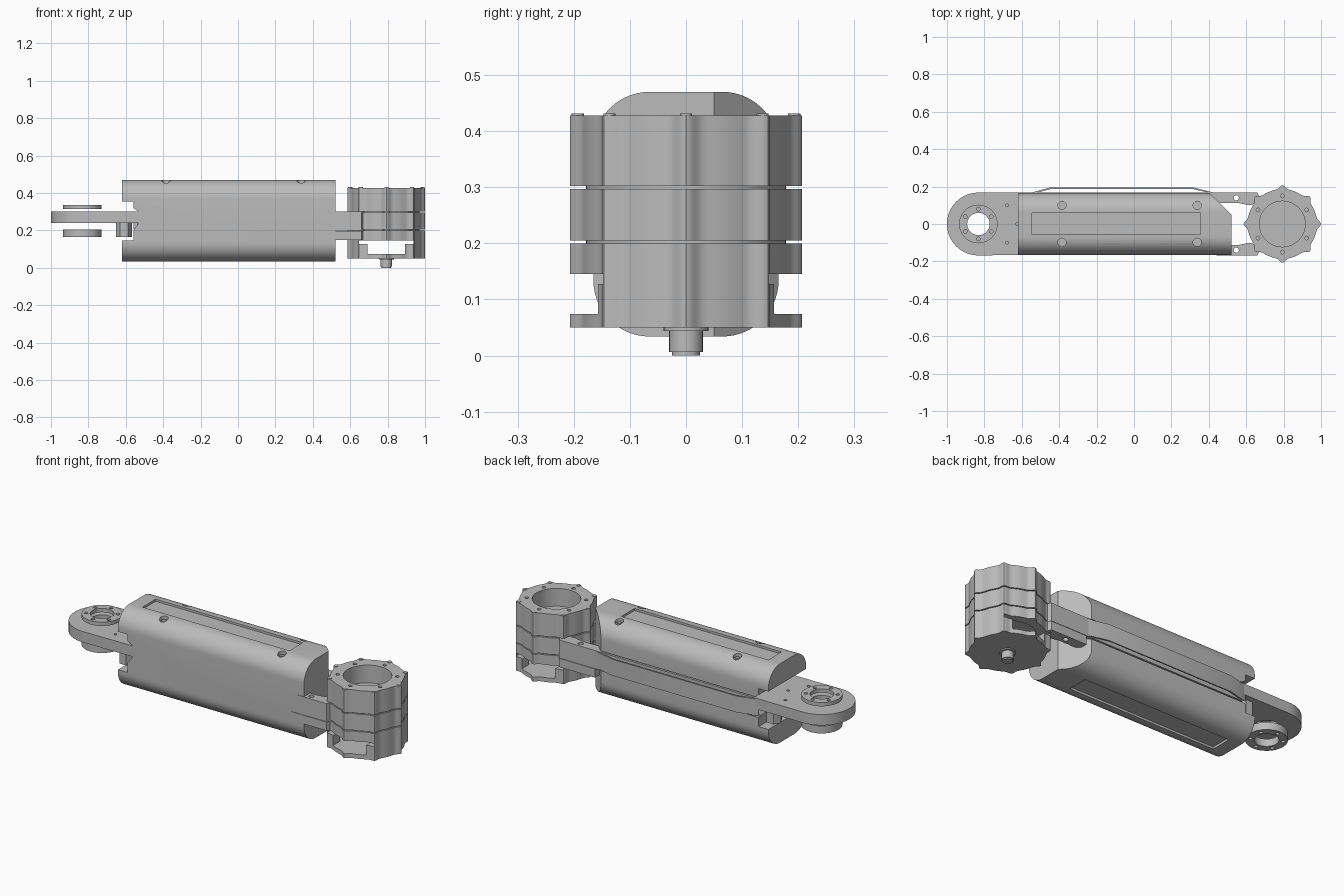
import bpy, bmesh
from math import sin, cos, pi, exp, radians
from mathutils import Vector

cube = bpy.data.objects.get("Cube")
if cube:
    bpy.data.objects.remove(cube, do_unlink=True)

metal = bpy.data.materials.new("plain grey")
metal.use_nodes = True
GREY = (0.5, 0.5, 0.5, 1)
metal.diffuse_color = GREY
bsdf = next(n for n in metal.node_tree.nodes if n.type == 'BSDF_PRINCIPLED')
bsdf.inputs["Base Color"].default_value = GREY


def prism(name, pts, lo, hi, axis='z'):
    """Extrude a 2D outline along an axis."""
    place = {'z': lambda a, b, h: (a, b, h),
             'x': lambda a, b, h: (h, a, b),
             'y': lambda a, b, h: (a, h, b)}[axis]
    bm = bmesh.new()
    face = bm.faces.new([bm.verts.new(place(a, b, lo)) for a, b in pts])
    grown = bmesh.ops.extrude_face_region(bm, geom=[face])
    moved = [v for v in grown['geom'] if isinstance(v, bmesh.types.BMVert)]
    bmesh.ops.translate(bm, verts=moved, vec=Vector(place(0, 0, hi - lo)))
    bmesh.ops.recalc_face_normals(bm, faces=bm.faces)
    mesh = bpy.data.meshes.new(name)
    bm.to_mesh(mesh)
    bm.free()
    mesh.materials.append(metal)
    obj = bpy.data.objects.new(name, mesh)
    bpy.context.collection.objects.link(obj)
    return obj


def arc(x, y, r, a0=0, a1=360, n=32):
    full = a1 - a0 == 360
    steps = n if full else n + 1
    return [(x + r * cos(radians(a0 + (a1 - a0) * i / n)),
             y + r * sin(radians(a0 + (a1 - a0) * i / n))) for i in range(steps)]


def rect(x0, x1, y0, y1):
    return [(x0, y0), (x1, y0), (x1, y1), (x0, y1)]


def disc(name, x, y, r, lo, hi, n=32):
    return prism(name, arc(x, y, r, n=n), lo, hi)


def polar(x, r, count, start=0):
    return [(x + r * cos(radians(start) + 2 * pi * i / count),
             r * sin(radians(start) + 2 * pi * i / count)) for i in range(count)]


def activate(obj):
    bpy.ops.object.select_all(action='DESELECT')
    bpy.context.view_layer.objects.active = obj
    obj.select_set(True)


def cut(obj, *cutters):
    for c in cutters:
        mod = obj.modifiers.new("cut", 'BOOLEAN')
        mod.operation = 'DIFFERENCE'
        mod.solver = 'EXACT'
        mod.object = c
        activate(obj)
        bpy.ops.object.modifier_apply(modifier=mod.name)
        bpy.data.objects.remove(c, do_unlink=True)


# Main housing: rounded section with a bevelled corner, end notch and back groove
W, R, TOP, BOTTOM = 0.165, 0.1, 0.47, 0.034
section = []
for y, z, a in ((W - R, TOP - R, 0), (R - W, TOP - R, 90),
                (R - W, BOTTOM + R, 180), (W - R, BOTTOM + R, 270)):
    section += arc(y, z, R, a, a + 90, 14)
housing = prism("housing", section, -0.62, 0.52, 'x')
notch = [(-0.7, 0.355), (-0.56, 0.355), (-0.56, 0.32), (-0.53, 0.3),
         (-0.53, 0.24), (-0.56, 0.2), (-0.56, 0.145), (-0.7, 0.145)]
cut(housing,
    prism("corner_cutter", [(0.4, 0.17), (0.52, 0.05), (0.6, -0.03), (0.6, 0.3), (0.4, 0.3)], 0, 0.6),
    prism("notch_cutter", notch, -0.3, 0.3, 'y'),
    prism("groove_cutter", rect(0.15, 0.3, 0.195, 0.305), -0.7, 0.6, 'x'),
    prism("top_panel_cutter", rect(-0.545, 0.355, -0.057, 0.058), TOP - 0.012, 0.6),
    prism("bottom_panel_cutter", rect(-0.545, 0.355, -0.057, 0.058), -0.1, BOTTOM + 0.012))
for sx in (-0.385, 0.338):
    for sy in (-0.098, 0.1):
        cut(housing, disc("screw_cutter", sx, sy, 0.022, 0.448, 0.6, 24))
        disc("housing_screw", sx, sy, 0.012, 0.44, 0.455, 16)

# Arm plate with a rounded end and a bored pivot
PX, AW = -0.832, 0.168
arm = prism("arm_plate", arc(PX, 0, AW, 90, 270, 40) + [(-0.5, -AW + 0.004), (-0.5, AW)], 0.24, 0.3)
cut(arm, disc("bore_cutter", PX, 0, 0.06, 0, 0.6))
for x, y in ((-0.625, 0), (-0.68, 0.1), (-0.68, -0.1)):
    cut(arm, disc("pin_cutter", x, y, 0.008, 0.28, 0.4, 12))

# Flange rings above and below the pivot
for name, lo, hi in (("upper_flange", 0.315, 0.336), ("lower_flange", 0.165, 0.206)):
    ring = disc(name, PX, 0, 0.103, lo, hi, 48)
    cut(ring, disc("bore_cutter", PX, 0, 0.06, 0, 0.6))
    for x, y in polar(PX, 0.08, 6, 30):
        cut(ring, disc("bolt_cutter", x, y, 0.01, 0, 0.6, 12))

# Bolts under the arm plate
for y in (-0.1, 0.1):
    disc("arm_bolt", -0.61, y, 0.042, 0.165, 0.24, 6)

# Fork prongs reaching to the joint head, the rear one running along the housing
for side, name, start in ((1, "rear", -0.54), (-1, "front", 0.48)):
    for part, lo, hi, x0 in (("upper", 0.2, 0.3, start), ("lower", 0.15, 0.198, 0.44)):
        pts = [(x0, 0.112), (0.56, 0.112), (0.62, 0.1), (0.68, 0.12), (0.66, AW), (x0, AW)]
        prong = prism(f"{name}_{part}_prong", [(x, y * side) for x, y in pts], lo, hi)
        cut(prong, disc("hole_cutter", 0.547, 0.14 * side, 0.014, 0, 0.6, 20))

# Thin cable guard along the back
guard = [(-0.56, 0.165), (-0.45, 0.195), (0.32, 0.195), (0.44, 0.165),
         (0.41, 0.165), (0.31, 0.188), (-0.44, 0.188), (-0.53, 0.165)]
prism("cable_guard", guard, 0.205, 0.295)

# Joint head: three stacked lobed rings
HX = 0.793
lobed = []
for i in range(192):
    a = 2 * pi * i / 192
    d = (a + pi / 8) % (pi / 4) - pi / 8
    r = 0.186 + 0.021 * exp(-(d / 0.1) ** 2)
    lobed.append((HX + r * cos(a), r * sin(a)))
top_ring = prism("head_top_ring", lobed, 0.302, 0.428)
cut(top_ring, disc("bore_cutter", HX, 0, 0.122, 0.33, 0.6, 64))
for x, y in polar(HX, 0.15, 6, 30):
    cut(top_ring, disc("bolt_cutter", x, y, 0.01, 0.41, 0.6, 12))
prism("head_middle_ring", lobed, 0.205, 0.297)
disc("head_core", HX, 0, 0.178, 0.19, 0.31, 64)

# Lower ring: hollow, with stepped windows front and back
base_ring = prism("head_base_ring", lobed, 0.05, 0.2)
cut(base_ring,
    disc("hollow_cutter", HX, 0, 0.14, 0.074, 0.18, 64),
    prism("window_cutter", rect(HX - 0.1, HX + 0.1, -0.3, 0.3), 0.074, 0.145),
    prism("slot_cutter", rect(HX - 0.145, HX + 0.145, -0.3, 0.3), 0.128, 0.145))

# Rim screws on top of the head
for x, y in polar(HX, 0.193, 8):
    disc("rim_screw", x, y, 0.011, 0.42, 0.431, 16)

# Plug under the head
disc("plug_collar", HX, 0, 0.04, 0.044, 0.055)
disc("plug", HX, 0, 0.03, 0.006, 0.05)
disc("plug_tip", HX, 0, 0.025, 0, 0.01)

# Smooth curved faces, keep edges crisp
for obj in list(bpy.context.collection.objects):
    if obj.type == 'MESH':
        activate(obj)
        bpy.ops.object.shade_smooth_by_angle(angle=radians(25))
